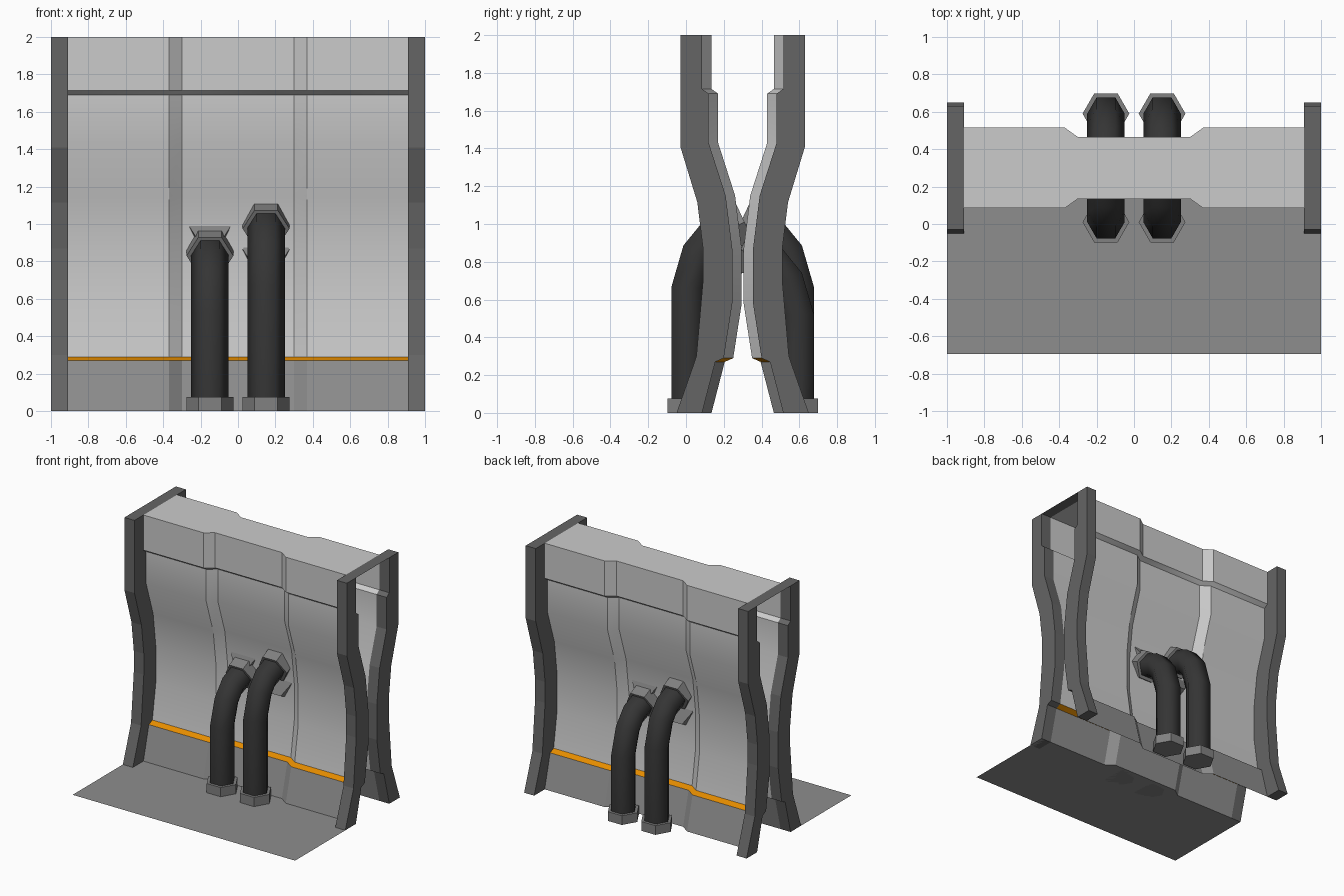
import bpy, math
from mathutils import Vector

if "Cube" in bpy.data.objects:
    bpy.data.objects.remove(bpy.data.objects["Cube"])

MID = 0.30  # wall's symmetry plane in y


def material(name, rgb):
    m = bpy.data.materials.new(name)
    m.diffuse_color = (*rgb, 1)
    m.use_nodes = True
    m.node_tree.nodes["Principled BSDF"].inputs["Base Color"].default_value = m.diffuse_color
    return m


LIGHT = material("light grey panel", (0.60, 0.60, 0.60))
BASE = material("mid grey base", (0.27, 0.27, 0.27))
FRAME = material("dark grey frame", (0.13, 0.13, 0.13))
ORANGE = material("orange stripe", (0.80, 0.27, 0.0))
HOSE = material("black hose", (0.035, 0.035, 0.035))
COLLAR = material("grey collar", (0.22, 0.22, 0.22))


def make(name, verts, faces, mats, smooth=None):
    me = bpy.data.meshes.new(name)
    me.from_pydata(verts, [], faces)
    for m in mats:
        me.materials.append(m)
    ob = bpy.data.objects.new(name, me)
    bpy.context.collection.objects.link(ob)
    if smooth:
        bpy.ops.object.select_all(action='DESELECT')
        ob.select_set(True)
        bpy.context.view_layer.objects.active = ob
        bpy.ops.object.shade_smooth_by_angle(angle=math.radians(smooth))
    return ob


# Front panel profile and frame's outer profile, (y, z) from bottom to top
PANEL = [(.085, 0), (.155, .27), (.20, .29), (.245, .58), (.245, .87),
         (.21, 1.15), (.12, 1.43), (.12, 1.69), (.085, 1.715), (.085, 2)]
OUTER = [(-.05, 0), (.045, .27), (.055, .30), (.09, .70), (.09, .87),
         (.06, 1.115), (-.03, 1.41), (-.03, 1.69), (-.03, 1.715), (-.03, 2)]
XS = [-.91, -.37, -.30, .30, .37, .91]
RECESS = [0, 0, .05, .05, 0, 0]

# Wall shell: up the front, over the top, down the back
verts = []
for y, z in PANEL:
    verts += [(x, y + r, z) for x, r in zip(XS, RECESS)]
for y, z in reversed(PANEL):
    verts += [(x, 2 * MID - y - r, z) for x, r in zip(XS, RECESS)]
n = len(XS)
rows = len(verts) // n
faces = [(i * n + k, i * n + k + 1, (i + 1) * n + k + 1, (i + 1) * n + k)
         for i in range(rows - 1) for k in range(n - 1)]
wall = make("wall_panels", verts, faces, [LIGHT, BASE, ORANGE], 30)
for p in wall.data.polygons:
    top = max(wall.data.vertices[v].co.z for v in p.vertices)
    p.material_index = 1 if top < .28 else 2 if top < .30 else 0

# Floor in front, its rear edge following the panel's foot
edge_x = [-1] + XS[1:-1] + [1]
verts = [(x, -.695, 0) for x in edge_x] + \
        [(x, PANEL[0][0] + r, 0) for x, r in zip(edge_x, RECESS)]
make("floor_plate", verts,
     [(k, k + 1, n + k + 1, n + k) for k in range(n - 1)], [BASE])


# End frames: four curved posts and two thin top strips
def post(name, side, back):
    vs = []
    for (yo, zo), (yi, zi) in zip(OUTER, PANEL):
        for x, y, z in ((.91, yo, zo), (1, yo, zo), (1, yi, zi), (.91, yi, zi)):
            vs.append((x * side, 2 * MID - y if back else y, z))
    fs = [(4 * i + k, 4 * i + (k + 1) % 4, 4 * i + 4 + (k + 1) % 4, 4 * i + 4 + k)
          for i in range(len(PANEL) - 1) for k in range(4)]
    last = len(vs) - 4
    fs += [(3, 2, 1, 0), (last, last + 1, last + 2, last + 3)]
    if (side < 0) != back:
        fs = [f[::-1] for f in fs]
    make(name, vs, fs, [FRAME])


for side, label in ((-1, "left"), (1, "right")):
    post("front_post_" + label, side, False)
    post("back_post_" + label, side, True)
    a, b = sorted((.91 * side, side))
    y0, y1 = PANEL[-1][0], 2 * MID - PANEL[-1][0]
    make("top_strip_" + label,
         [(a, y0, 2), (b, y0, 2), (b, y1, 2), (a, y1, 2)], [(0, 1, 2, 3)], [FRAME])


# Six-sided tube along a (y, z) path
def tube(name, x, path, r, mat, turned, smooth=False):
    pts = [Vector(p) for p in path]
    vs = []
    for i, p in enumerate(pts):
        t = (pts[min(i + 1, len(pts) - 1)] - pts[max(i - 1, 0)]).normalized()
        nrm = Vector((-t.y, t.x))
        for k in range(6):
            a = k * math.pi / 3
            q = p + nrm * (r * math.sin(a))
            vx, vy = x + r * math.cos(a), q.x
            vs.append((-vx, 2 * MID - vy, q.y) if turned else (vx, vy, q.y))
    # ring runs clockwise seen along the path, so sides are wound to match
    fs = [(6 * i + 6 + k, 6 * i + 6 + (k + 1) % 6, 6 * i + (k + 1) % 6, 6 * i + k)
          for i in range(len(pts) - 1) for k in range(6)]
    end = 6 * (len(pts) - 1)
    fs += [tuple(range(6)), tuple(range(end + 5, end - 1, -1))]
    ob = make(name, vs, fs, [mat])
    ob.data.polygons.foreach_set("use_smooth",
                                 [smooth and len(f) == 4 for f in fs])


# Hoses: short and tall one in front, the same turned half round at the back
for turned, where in ((False, "front"), (True, "back")):
    for x, drop, size in ((-.15, .145, "short"), (.15, 0, "tall")):
        tag = f"_{where}_{size}"
        path = [(.01, .005), (.01, .664 - drop), (.065, .85 - drop),
                (.137, .94 - drop), (.29, 1.0 - drop)]
        tube("hose" + tag, x, path, .10, HOSE, turned, True)
        tube("foot_collar" + tag, x, [(.01, 0), (.01, .075)], .125, COLLAR, turned)
        tube("wall_collar" + tag, x, [(.235, .975 - drop), (.31, 1.01 - drop)],
             .125, COLLAR, turned)
